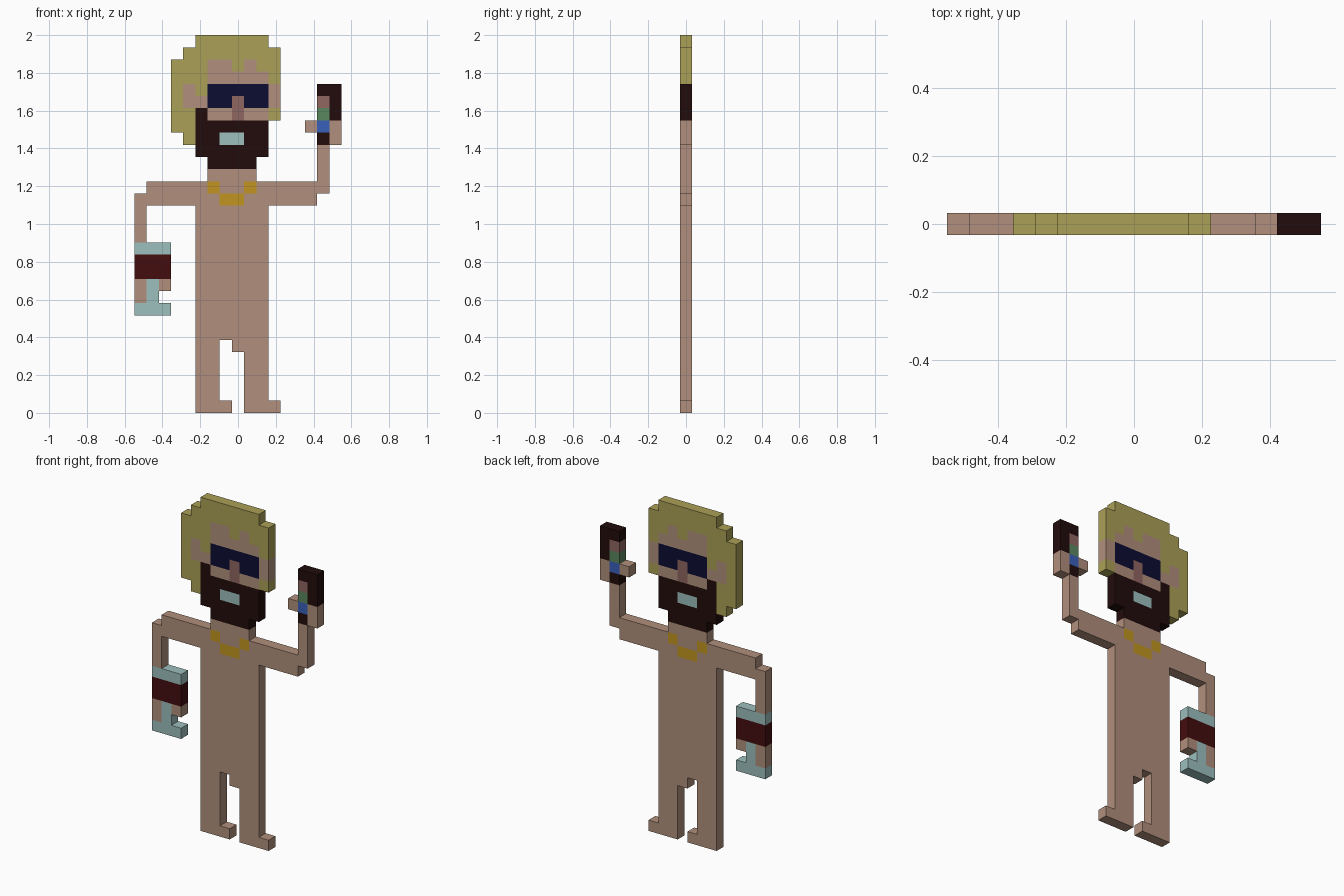
import bpy, bmesh

if "Cube" in bpy.data.objects:
    bpy.data.objects.remove(bpy.data.objects["Cube"], do_unlink=True)

CELL = 2 / 31          # one block of the figure
HALF = CELL / 2        # half of the slab's thickness
MIDDLE = 8.5           # centre column

owner = {}             # which part owns each block of the flat figure
part_material = {}     # which material each part uses


def linear(value):
    value /= 255
    return value / 12.92 if value <= 0.04 else ((value + 0.055) / 1.055) ** 2.4


def material(name, red, green, blue):
    colour = (linear(red), linear(green), linear(blue), 1)
    mat = bpy.data.materials.new(name)
    mat.use_nodes = True
    mat.diffuse_color = colour
    bsdf = mat.node_tree.nodes["Principled BSDF"]
    bsdf.inputs["Base Color"].default_value = colour
    return mat


def fill(part, mat, column, row, wide=1, tall=1):
    """Give a rectangle of blocks to a part, replacing earlier parts there."""
    part_material[part] = mat
    for across in range(wide):
        for up in range(tall):
            owner[column + across, row + up] = part


def build(part, mat):
    """Front and back faces for each block, plus walls on the open sides."""
    bm = bmesh.new()
    corners = {}

    def vert(point, side):
        key = (point, side)
        if key not in corners:
            column, row = point
            corners[key] = bm.verts.new(((column - MIDDLE) * CELL, side * HALF, row * CELL))
        return corners[key]

    for (column, row), block_owner in owner.items():
        if block_owner != part:
            continue
        right, top = column + 1, row + 1
        ring = [(column, row), (right, row), (right, top), (column, top)]
        bm.faces.new([vert(point, -1) for point in ring])
        bm.faces.new([vert(point, 1) for point in reversed(ring)])
        neighbours = [(column, row - 1), (right, row), (column, top), (column - 1, row)]
        for start, end, neighbour in zip(ring, ring[1:] + ring[:1], neighbours):
            if neighbour not in owner:
                bm.faces.new([vert(end, -1), vert(start, -1), vert(start, 1), vert(end, 1)])

    mesh = bpy.data.meshes.new(part)
    bm.to_mesh(mesh)
    bm.free()
    mesh.materials.append(mat)
    bpy.context.collection.objects.link(bpy.data.objects.new(part, mesh))


skin = material("skin", 177, 143, 124)
blond = material("blond", 170, 160, 86)
dark = material("dark brown", 33, 12, 11)
navy = material("navy", 12, 12, 50)
rose = material("dusky rose", 144, 102, 97)
ice = material("pale teal", 156, 191, 189)
maroon = material("maroon", 68, 13, 15)
gold = material("gold", 193, 149, 33)
green = material("green", 90, 135, 95)
blue = material("blue", 56, 96, 186)

# Torso, with a notch between the legs
fill("torso", skin, column=5, row=5, wide=6, tall=14)
del owner[7, 5]

# Legs, each with a foot pointing the same way
for leg, column in (("right_leg", 5), ("left_leg", 9)):
    fill(leg, skin, column, row=0, wide=2, tall=5)
    fill(leg, skin, column + 2, row=0)

# Right arm hanging down, with a finger around the goblet
fill("right_arm", skin, column=1, row=17, wide=4, tall=2)
fill("right_arm", skin, column=0, row=9, tall=9)
fill("right_arm", skin, column=2, row=10)

# Left arm raised, with palm and thumb
fill("left_arm", skin, column=11, row=17, wide=4, tall=2)
fill("left_arm", skin, column=15, row=18, tall=4)
fill("left_arm", skin, column=16, row=22, tall=2)
fill("left_arm", skin, column=14, row=23)

# Goblet: rim, stem, base and coloured band
fill("goblet", ice, column=0, row=13, wide=3)
fill("goblet", ice, column=1, row=9, tall=2)
fill("goblet", ice, column=0, row=8, wide=3)
fill("goblet_band", maroon, column=0, row=11, wide=3, tall=2)

# Phone and its coloured panels
fill("phone", dark, column=15, row=24, wide=2, tall=3)
fill("phone", dark, column=15, row=22)
for step, (panel, mat) in enumerate((("lower", blue), ("middle", green), ("upper", rose))):
    fill(panel + "_phone_panel", mat, column=15, row=23 + step)

# Hair, stepping down and outwards on the left of the slab
for step in range(3):
    bottom = 22 + step // 2
    fill("hair", blond, column=5 - step, row=bottom, wide=6 + step, tall=31 - step - bottom)
fill("hair", blond, column=11, row=24, tall=6)

# Face with two tufts of forehead, and ears
fill("face", skin, column=6, row=24, wide=5, tall=4)
fill("face", skin, column=6, row=28, wide=2)
fill("face", skin, column=9, row=28)
for column in (4, 11):
    fill("ears", skin, column, row=25, tall=2)
fill("ears", skin, column=5, row=25)

# Beard, chin and neck
fill("beard", dark, column=5, row=21, wide=6, tall=3)
fill("beard", dark, column=5, row=24)
fill("beard", dark, column=6, row=20, wide=4)
fill("neck", skin, column=6, row=19, wide=4)

# Sunglasses, nose and mouth
fill("sunglasses", navy, column=6, row=25, wide=5, tall=2)
fill("nose", rose, column=8, row=24, tall=2)
fill("mouth", ice, column=7, row=22, wide=2)

# Necklace
for column in (6, 9):
    fill("necklace", gold, column, row=18)
fill("necklace", gold, column=7, row=17, wide=2)

for part, mat in part_material.items():
    build(part, mat)
